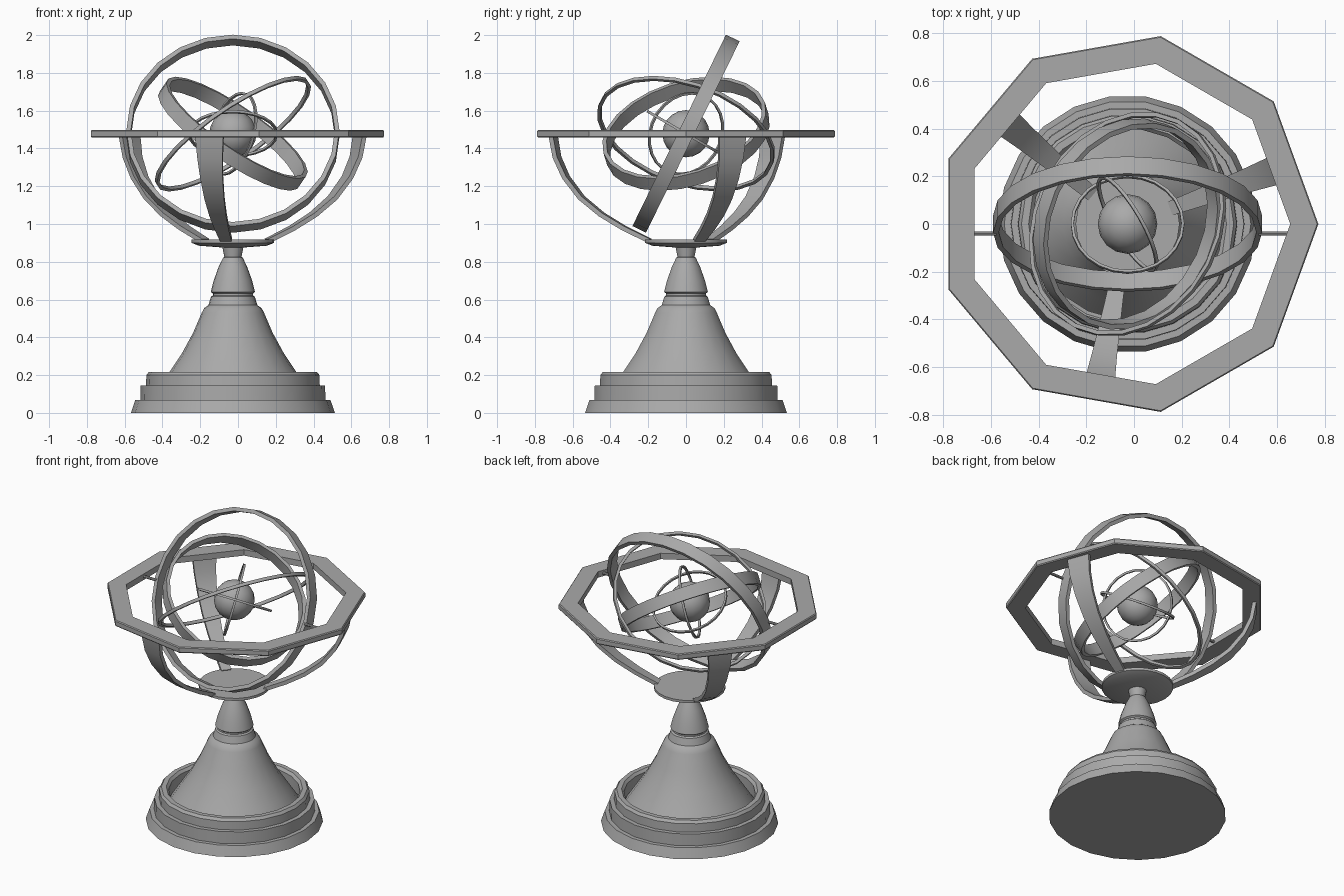
import bpy
import bmesh
from math import cos, sin, pi, radians
from mathutils import Matrix, Vector

cube = bpy.data.objects.get("Cube")
if cube:
    bpy.data.objects.remove(cube)

AXIS_X = -0.027
CENTER = Vector((AXIS_X, 0, 1.478))

metal = bpy.data.materials.new("grey metal")
metal.use_nodes = True
GREY = (0.4, 0.4, 0.4, 1)
metal.diffuse_color = GREY
metal.node_tree.nodes["Principled BSDF"].inputs["Base Color"].default_value = GREY


def finish(name, bm, matrix, smooth=True):
    """Turn a bmesh into a placed, shaded object."""
    bmesh.ops.recalc_face_normals(bm, faces=bm.faces)
    mesh = bpy.data.meshes.new(name)
    bm.to_mesh(mesh)
    bm.free()
    mesh.materials.append(metal)
    obj = bpy.data.objects.new(name, mesh)
    bpy.context.collection.objects.link(obj)
    obj.matrix_world = matrix
    if smooth:
        bpy.ops.object.select_all(action='DESELECT')
        obj.select_set(True)
        bpy.context.view_layer.objects.active = obj
        bpy.ops.object.shade_smooth_by_angle(angle=radians(32))
    return obj


def lathe(name, profile, sides, matrix, closed=False, smooth=True):
    """Revolve (radius, height) points about local z."""
    bm = bmesh.new()
    rings = []
    for r, z in profile:
        rings.append([bm.verts.new((r * cos(2 * pi * i / sides), r * sin(2 * pi * i / sides), z))
                      for i in range(sides)])
    pairs = list(zip(rings, rings[1:]))
    if closed:
        pairs.append((rings[-1], rings[0]))
    else:
        bm.faces.new(rings[0])
        bm.faces.new(rings[-1])
    for a, b in pairs:
        for i in range(sides):
            j = (i + 1) % sides
            bm.faces.new((a[i], a[j], b[j], b[i]))
    return finish(name, bm, matrix, smooth)


def hoop(name, normal, outer, thickness, width, sides=24):
    """Flat band ring facing along a normal."""
    h, inner = width / 2, outer - thickness
    turn = Vector(normal).to_track_quat('Z', 'Y').to_matrix().to_4x4()
    lathe(name, [(outer, -h), (outer, h), (inner, h), (inner, -h)], sides,
          Matrix.Translation(CENTER) @ turn, closed=True)


ground = Matrix.Translation((AXIS_X, 0, 0))

# Stepped base with a hollow around the cone
lathe("base", [(0.54, 0), (0.517, 0.067), (0.49, 0.067), (0.488, 0.145), (0.46, 0.145),
               (0.458, 0.2), (0.445, 0.217), (0.415, 0.217), (0.4, 0.2), (0.4, 0.12),
               (0.1, 0.12)], 22, ground)

# Flared pedestal and neck
lathe("pedestal", [(0.4, 0.12), (0.335, 0.218), (0.27, 0.315), (0.21, 0.425), (0.165, 0.53),
                   (0.152, 0.555), (0.13, 0.57), (0.116, 0.615), (0.106, 0.622),
                   (0.106, 0.632), (0.117, 0.64), (0.102, 0.7), (0.075, 0.775),
                   (0.052, 0.822), (0.045, 0.825), (0.056, 0.88)], 22, ground)

# Plate carrying the arms
lathe("support_plate", [(0.05, 0.875), (0.18, 0.885), (0.218, 0.9), (0.218, 0.917)], 22, ground)

# Nine-sided horizon ring
lathe("horizon_ring", [(0.795, -0.02), (0.8, -0.014), (0.8, 0.014), (0.795, 0.02),
                       (0.682, 0.02), (0.682, -0.02)], 9,
      Matrix.Translation(CENTER), closed=True, smooth=False)

# Three curved, tapering arms
arm_path = [(0.2, 0.9), (0.34, 0.968), (0.46, 1.04), (0.57, 1.13),
            (0.655, 1.24), (0.705, 1.35), (0.725, 1.46)]
for k in range(3):
    bm = bmesh.new()
    sections = []
    for i, (r, z) in enumerate(arm_path):
        a = Vector(arm_path[max(i - 1, 0)])
        b = Vector(arm_path[min(i + 1, len(arm_path) - 1)])
        t = (b - a).normalized()
        inward = Vector((-t.y, t.x)) * 0.024
        half = 0.03 + 0.045 * i / (len(arm_path) - 1)
        sections.append([bm.verts.new(p) for p in (
            (r, -half, z), (r, half, z),
            (r + inward.x, half, z + inward.y), (r + inward.x, -half, z + inward.y))])
    for a, b in zip(sections, sections[1:]):
        for i in range(4):
            j = (i + 1) % 4
            bm.faces.new((a[i], a[j], b[j], b[i]))
    bm.faces.new(sections[0])
    bm.faces.new(sections[-1])
    finish(f"arm_{k + 1}", bm, ground @ Matrix.Rotation(radians(20 + 120 * k), 4, 'Z'))

# Nested rings, outermost first
hoop("meridian_ring", (0, -0.9, 0.44), 0.564, 0.024, 0.08)
hoop("broad_tilted_ring", (0.55, -0.25, 0.8), 0.448, 0.022, 0.08)
hoop("thin_tilted_ring", (-0.545, 0.276, 0.79), 0.488, 0.018, 0.02)
hoop("inner_flat_ring", (0, 0.5, 0.86), 0.238, 0.012, 0.014)
hoop("inner_upright_ring", (0.836, 0.48, -0.26), 0.228, 0.012, 0.014)

# Pivot pins between the horizon and meridian rings
for side, name in ((1, "left_pin"), (-1, "right_pin")):
    place = Matrix.Translation(CENTER + Vector((side * 0.55, -0.04, 0)))
    lathe(name, [(0.009, 0), (0.009, 0.125)], 8,
          place @ Matrix.Rotation(side * pi / 2, 4, 'Y'))

# Central globe
bm = bmesh.new()
bmesh.ops.create_uvsphere(bm, u_segments=16, v_segments=10, radius=0.125)
finish("globe", bm, Matrix.Translation(CENTER))
